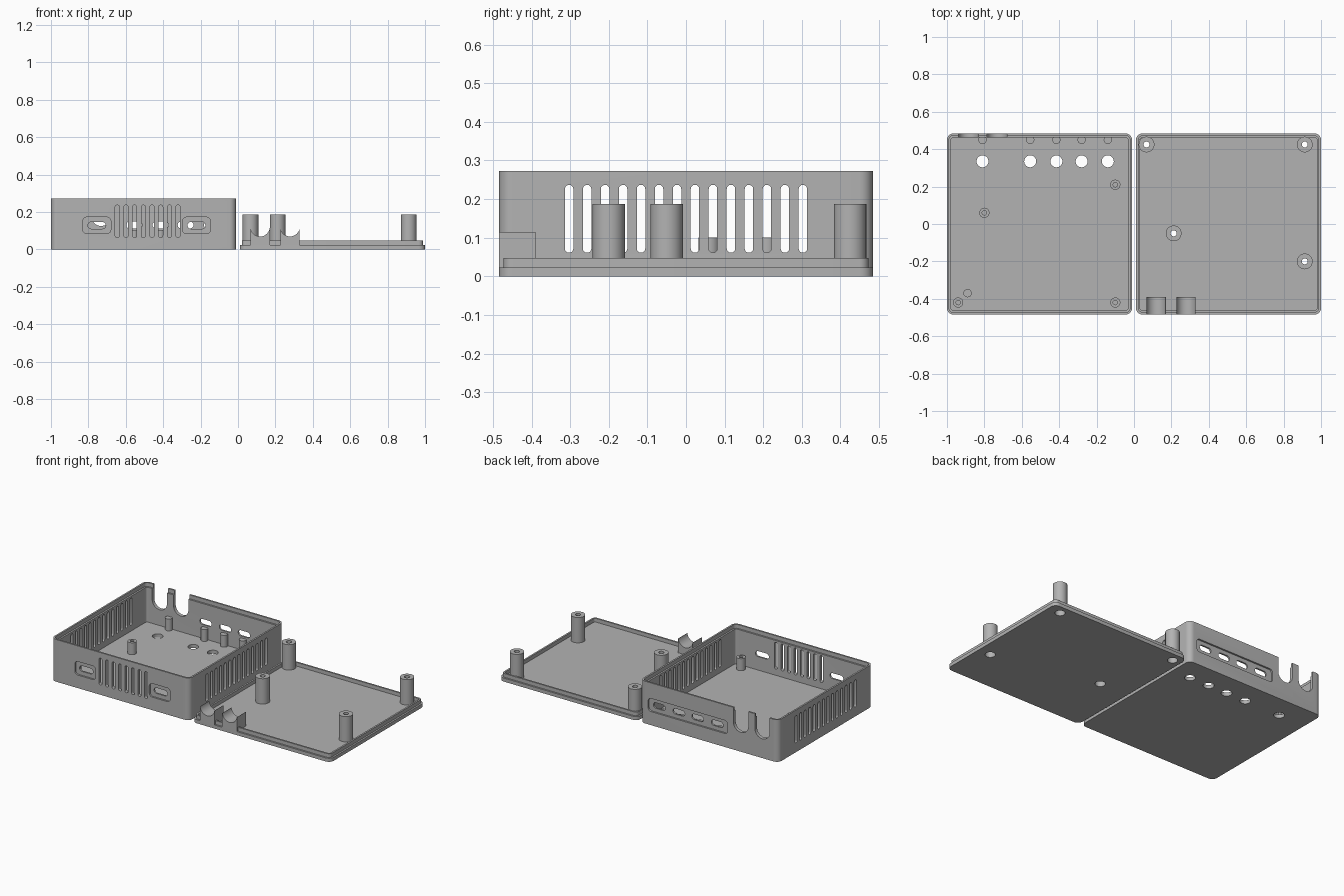
import bpy, bmesh, math

if "Cube" in bpy.data.objects:
    bpy.data.objects.remove(bpy.data.objects["Cube"])

grey = bpy.data.materials.new("plastic grey")
grey.diffuse_color = (0.45, 0.45, 0.45, 1)
grey.use_nodes = True
grey.node_tree.nodes["Principled BSDF"].inputs["Base Color"].default_value = grey.diffuse_color

BOX_X, LID_X = -0.505, 0.505      # centres of the two halves
W, D, H = 0.99, 0.968, 0.273      # outer size of the case
T, WALL, LIP = 0.023, 0.022, 0.011


def rounded(cx, cy, w, h, r, n=8):
    """Outline of a rounded rectangle; r = half a side gives a pill or circle."""
    pts = []
    for k, (sx, sy) in enumerate(((1, 1), (-1, 1), (-1, -1), (1, -1))):
        for i in range(n + 1):
            a = math.pi / 2 * (k + i / n)
            pts.append((cx + sx * (w / 2 - r) + r * math.cos(a),
                        cy + sy * (h / 2 - r) + r * math.sin(a)))
    return pts


def circle(cx, cy, r, n=32):
    return [(cx + r * math.cos(2 * math.pi * i / n),
             cy + r * math.sin(2 * math.pi * i / n)) for i in range(n)]


def make(name, prisms):
    """One object from prisms given as (outline, axis, start, end)."""
    bm = bmesh.new()
    place = {"x": lambda u, v, t: (t, u, v),
             "y": lambda u, v, t: (u, t, v),
             "z": lambda u, v, t: (u, v, t)}
    for outline, axis, a, b in prisms:
        rings = [[bm.verts.new(place[axis](u, v, t)) for u, v in outline] for t in (a, b)]
        bm.faces.new(rings[0])
        bm.faces.new(rings[1])
        n = len(outline)
        for i in range(n):
            j = (i + 1) % n
            bm.faces.new((rings[0][i], rings[0][j], rings[1][j], rings[1][i]))
    bmesh.ops.remove_doubles(bm, verts=bm.verts, dist=1e-6)
    bmesh.ops.recalc_face_normals(bm, faces=bm.faces)
    me = bpy.data.meshes.new(name)
    bm.to_mesh(me)
    bm.free()
    me.materials.append(grey)
    ob = bpy.data.objects.new(name, me)
    bpy.context.collection.objects.link(ob)
    return ob


def cut(ob, *stages):
    """Subtract each group of prisms in turn, then apply."""
    cutters = []
    for prisms in stages:
        c = make("cutter", prisms)
        c.hide_render = True
        m = ob.modifiers.new("cut", "BOOLEAN")
        m.operation, m.solver, m.object = "DIFFERENCE", "EXACT", c
        cutters.append(c)
    dg = bpy.context.evaluated_depsgraph_get()
    me = bpy.data.meshes.new_from_object(ob.evaluated_get(dg))
    ob.modifiers.clear()
    ob.data = me
    for c in cutters:
        bpy.data.objects.remove(c)
    return ob


def case_outline(cx, inset):
    return rounded(cx, 0, W - 2 * inset, D - 2 * inset, 0.035 - inset)


# --- box: open tray with a stepped rim ---
hole_x = (-0.81, -0.555, -0.415, -0.28, -0.14)
jack_x = (-0.885, -0.732)
port_x = (-0.755, -0.222)
F, B = -D / 2, D / 2

cavity = [(case_outline(BOX_X, WALL), "z", T, 0.5)]
rim_step = [(case_outline(BOX_X, LIP), "z", H - 0.025, 0.5)]

# recesses around the front ports and the rear button row
recess = [(rounded(x, 0.128, 0.15, 0.088, 0.022), "y", F - 0.1, F + 0.011) for x in port_x]
recess.append((rounded(-0.352, 0.13, 0.57, 0.085, 0.022), "y", B - 0.011, B + 0.1))

# openings that go right through
through = [(rounded(x, 0.128, 0.096, 0.036, 0.0179), "y", F - 0.1, F + 0.1) for x in port_x]
through += [(rounded(x, 0.13, 0.085, 0.036, 0.0179), "y", B - 0.1, B + 0.1) for x in hole_x[1:]]
through += [(rounded(x, 0.325, 0.106, 0.4, 0.0529, 12), "y", B - 0.06, B + 0.1) for x in jack_x]
through += [(circle(x, 0.335, 0.032), "z", -0.1, 0.1) for x in hole_x]
through += [(rounded(-0.483 + (i - 3.5) * 0.0465, 0.15, 0.022, 0.174, 0.0109, 5),
             "y", F - 0.1, F + 0.1) for i in range(8)]
for wall in (-1, -0.01):
    through += [(rounded((i - 6.5) * 0.0466, 0.149, 0.022, 0.176, 0.0109, 5),
                 "x", wall - 0.06, wall + 0.06) for i in range(14)]

box = make("box_tray", [(case_outline(BOX_X, 0), "z", 0, H)])
cut(box, cavity, rim_step, recess, through)

# --- board supports and guide pins inside the box ---
supports = ((-0.1, 0.21), (-0.8, 0.06), (-0.94, -0.42), (-0.1, -0.42))
for x, y in supports:
    s = make("board_support", [(circle(x, y, 0.027), "z", T - 0.005, 0.1)])
    cut(s, [(circle(x, y, 0.012, 20), "z", 0.04, 0.2)])
for x, y in [(hx, 0.45) for hx in hole_x] + [(-0.89, -0.37)]:
    make("guide_pin", [(circle(x, y, 0.022), "z", T - 0.005, 0.1)])

# --- lid: plate with a raised lip ---
posts = ((0.067, 0.425), (0.913, 0.425), (0.212, -0.05), (0.913, -0.2))
lid = make("lid_plate", [(case_outline(LID_X, 0), "z", 0, T)])
cut(lid, [(circle(x, y, 0.03), "z", -0.1, 0.1) for x, y in posts])
lip = make("lid_lip", [(case_outline(LID_X, LIP), "z", T - 0.002, 0.047)])
cut(lip, [(case_outline(LID_X, WALL), "z", -0.1, 0.1)])

# screw posts, counterbored from below
for x, y in posts:
    p = make("screw_post", [(circle(x, y, 0.042), "z", 0.002, 0.187)])
    cut(p, [(circle(x, y, 0.03), "z", -0.1, 0.1)],
        [(circle(x, y, 0.016, 24), "z", 0.05, 0.3)])

# cradles that close the round cable openings
for x in (0.118, 0.278):
    c = make("cable_cradle", [(rounded(x, 0.066, 0.104, 0.098, 0.0001, 1), "y", F, -0.39)])
    cut(c, [(circle(x, 0.12, 0.0515, 40), "y", -1, 0)])

# smooth the round walls, keep edges sharp
for ob in list(bpy.context.scene.objects):
    bpy.ops.object.select_all(action="DESELECT")
    ob.select_set(True)
    bpy.context.view_layer.objects.active = ob
    bpy.ops.object.shade_smooth_by_angle(angle=math.radians(30))
